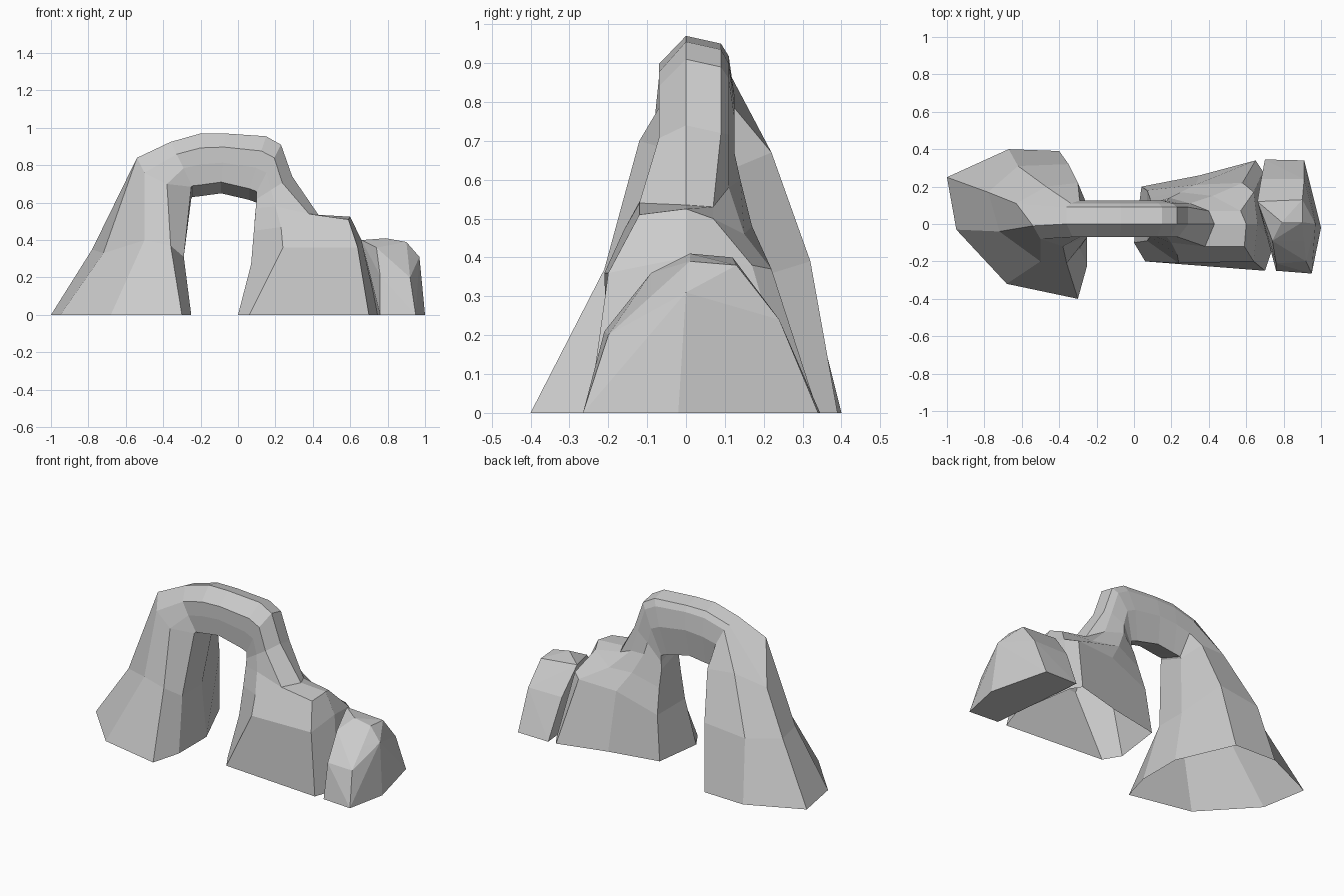
import bpy
import bmesh
from mathutils import Vector

cube = bpy.data.objects.get("Cube")
if cube:
    bpy.data.objects.remove(cube, do_unlink=True)

# Single stone colour
stone = bpy.data.materials.new("grey_stone")
stone.use_nodes = True
stone.diffuse_color = (0.6, 0.6, 0.6, 1)
stone.node_tree.nodes["Principled BSDF"].inputs["Base Color"].default_value = stone.diffuse_color


def finish(bm, name):
    """Turn a bmesh into a flat shaded stone object."""
    mesh = bpy.data.meshes.new(name)
    bm.to_mesh(mesh)
    bm.free()
    mesh.materials.append(stone)
    obj = bpy.data.objects.new(name, mesh)
    bpy.context.scene.collection.objects.link(obj)
    return obj


def loft(rings, name):
    """Skin a run of rings with equal point counts; the two ends stay open."""
    bm = bmesh.new()
    loops = [[bm.verts.new(p) for p in ring] for ring in rings]
    for low, high in zip(loops, loops[1:]):
        count = len(low)
        for i in range(count):
            j = (i + 1) % count
            bm.faces.new((low[i], low[j], high[j], high[i]))
    return finish(bm, name)


def hull(points, name):
    """Wrap points in a faceted convex stone."""
    bm = bmesh.new()
    for p in points:
        bm.verts.new(p)
    result = bmesh.ops.convex_hull(bm, input=bm.verts[:])
    loose = [v for v in bm.verts if not v.link_faces]
    bmesh.ops.delete(bm, geom=loose, context='VERTS')
    bmesh.ops.recalc_face_normals(bm, faces=bm.faces[:])
    return finish(bm, name)


def ground(outline):
    return [(x, y, 0) for x, y in outline]


def span_section(top_x, top_z, low_x, low_z):
    """Eight-sided slice across the bridge: ridge, front, underside, back."""
    ridge = Vector((top_x, 0, top_z))
    belly = Vector((low_x, 0, low_z))

    def at(drop, y, dz=0):
        p = ridge.lerp(belly, drop)
        return (p.x, y, p.z + dz)

    return [at(0, 0.09, -0.02), at(0, 0), at(0.28, -0.07), at(0.6, -0.07),
            at(1, -0.06), at(1, 0.1, -0.06), at(0.6, 0.125), at(0.2, 0.11)]


# Wide left leg, from the ground to the shoulder
left_leg = [
    ground([(-1, .25), (-.95, -.03), (-.68, -.32), (-.3, -.4),
            (-.25, -.22), (-.25, .05), (-.4, .39), (-.67, .4)]),
    [(-.78, .17, .35), (-.72, -.04, .33), (-.5, -.2, .4), (-.36, -.21, .37),
     (-.29, -.13, .31), (-.29, .06, .31), (-.35, .32, .39), (-.62, .31, .36)],
    [(-.63, .11, .6), (-.54, -.01, .84), (-.5, -.08, .76), (-.38, -.12, .7),
     (-.25, -.07, .685), (-.25, .1, .62), (-.3, .22, .67), (-.47, .2, .68)],
]

# Bridge across the opening
bridge = [span_section(*s) for s in (
    (-.36, .925, -.245, .69), (-.2, .97, -.2, .695), (-.07, .97, -.09, .71),
    (.15, .955, .06, .675), (.23, .91, .1, .66), (.29, .74, .1, .62))]

# Right leg, stepping down over a ledge to the ground
right_leg = [
    [(.4, .07, .53), (.43, 0, .535), (.38, -.12, .54), (.2, -.1, .58),
     (.095, -.06, .57), (.09, .11, .52), (.19, .14, .6), (.3, .11, .58)],
    [(.57, .07, .5), (.6, 0, .525), (.59, -.12, .51), (.23, -.16, .47),
     (.085, -.07, .45), (.085, .14, .42), (.25, .17, .48), (.42, .15, .46)],
    [(.64, .17, .38), (.66, 0, .4), (.64, -.2, .36), (.24, -.21, .36),
     (.07, -.09, .27), (.07, .18, .27), (.33, .21, .36), (.58, .22, .37)],
    ground([(.69, .28), (.75, -.1), (.7, -.25), (.06, -.2),
            (0, -.1), (.04, .2), (.35, .26), (.65, .34)]),
]
loft(left_leg + bridge + right_leg, "rock_arch")

# Small separate boulder beside the right leg
base = ground([(.76, -.25), (.95, -.265), (1, -.02), (.91, .34), (.7, .345), (.74, 0)])
flanks = [(.76, -.21, .21), (.92, -.2, .2), (.91, .24, .24), (.68, .24, .24)]
crown = [(.74, -.09, .36), (.91, -.09, .3), (.97, 0, .31), (.9, .01, .39),
         (.79, .01, .41), (.66, .12, .4), (.9, .13, .38)]
hull(base + flanks + crown, "small_boulder")
